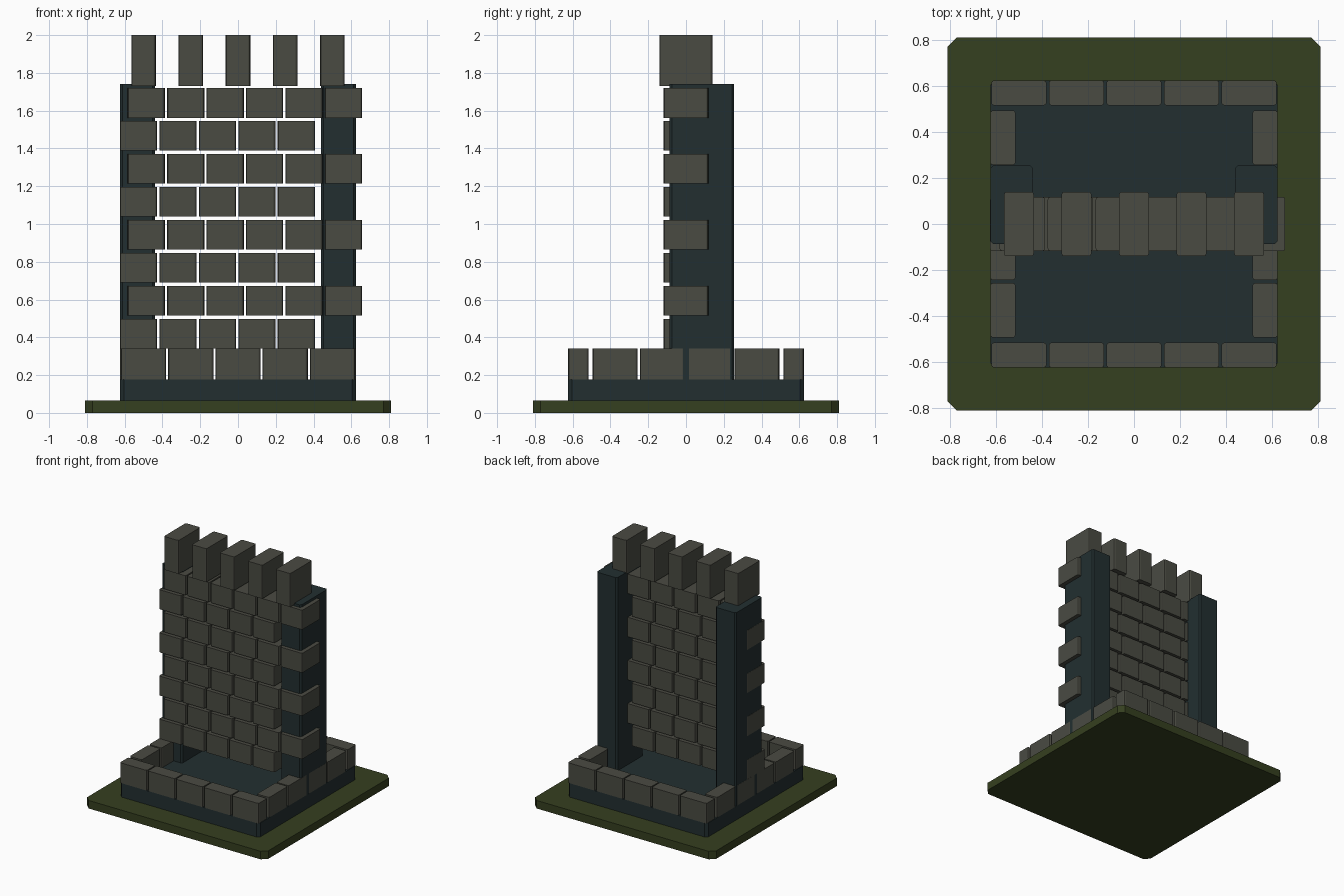
import bpy, bmesh

if "Cube" in bpy.data.objects:
    bpy.data.objects.remove(bpy.data.objects["Cube"])


def material(name, rgb):
    m = bpy.data.materials.new(name)
    m.diffuse_color = (*rgb, 1)
    m.use_nodes = True
    m.node_tree.nodes["Principled BSDF"].inputs["Base Color"].default_value = m.diffuse_color
    return m


STONE = material("stone grey", (0.068, 0.070, 0.055))
DARK = material("dark slate", (0.016, 0.028, 0.030))
GRASS = material("moss green", (0.036, 0.050, 0.014))


def block(name, x, y, z, mat, bevel=0.012, segments=2):
    """Box from (min, max) ranges with its upright edges bevelled."""
    bm = bmesh.new()
    bmesh.ops.create_cube(bm, size=1)
    for v in bm.verts:
        v.co = [r[0] if c < 0 else r[1] for c, r in zip(v.co, (x, y, z))]
    upright = [e for e in bm.edges if abs(e.verts[0].co.z - e.verts[1].co.z) > 1e-4]
    bmesh.ops.bevel(bm, geom=upright, offset=bevel, segments=segments,
                    profile=0.5, affect='EDGES')
    me = bpy.data.meshes.new(name)
    bm.to_mesh(me)
    bm.free()
    me.materials.append(mat)
    ob = bpy.data.objects.new(name, me)
    bpy.context.collection.objects.link(ob)
    return ob


# Grass slab and dark plinth
block("grass_base", (-0.81, 0.81), (-0.81, 0.81), (0, 0.065), GRASS, 0.04, 1)
block("plinth", (-0.624, 0.624), (-0.624, 0.624), (0.065, 0.177), DARK, 0.02, 1)

# Low kerb of stones around the plinth
Z = (0.177, 0.34)
for s in (-1, 1):
    out = sorted((s * 0.515, s * 0.624))
    for i in range(5):
        c = (i - 2) * 0.25
        block("kerb_stone_long", (c - 0.12, c + 0.12), out, Z, STONE)
    for i in range(4):
        c = (i - 1.5) * 0.25
        block("kerb_stone_side", out, (c - 0.119, c + 0.119), Z, STONE)
    # Corner pillar
    block("pillar", sorted((s * 0.44, s * 0.6235)), (-0.087, 0.255),
          (0.177, 1.74), DARK, 0.012, 1)

# Staggered wall courses; every second one reaches past the right pillar
for row in range(8):
    z0 = 0.341 + row * 0.1745
    start, count = (-0.584, 6) if row % 2 else (-0.625, 5)
    for i in range(count):
        x0 = start + i * 0.2088
        block("wall_block", (x0, x0 + 0.197), (-0.118, 0.118),
              (z0, z0 + 0.157), STONE)

# Battlements
for i in range(5):
    c = (i - 2) * 0.25
    block("merlon", (c - 0.065, c + 0.065), (-0.14, 0.14), (1.73, 2.0), STONE)
